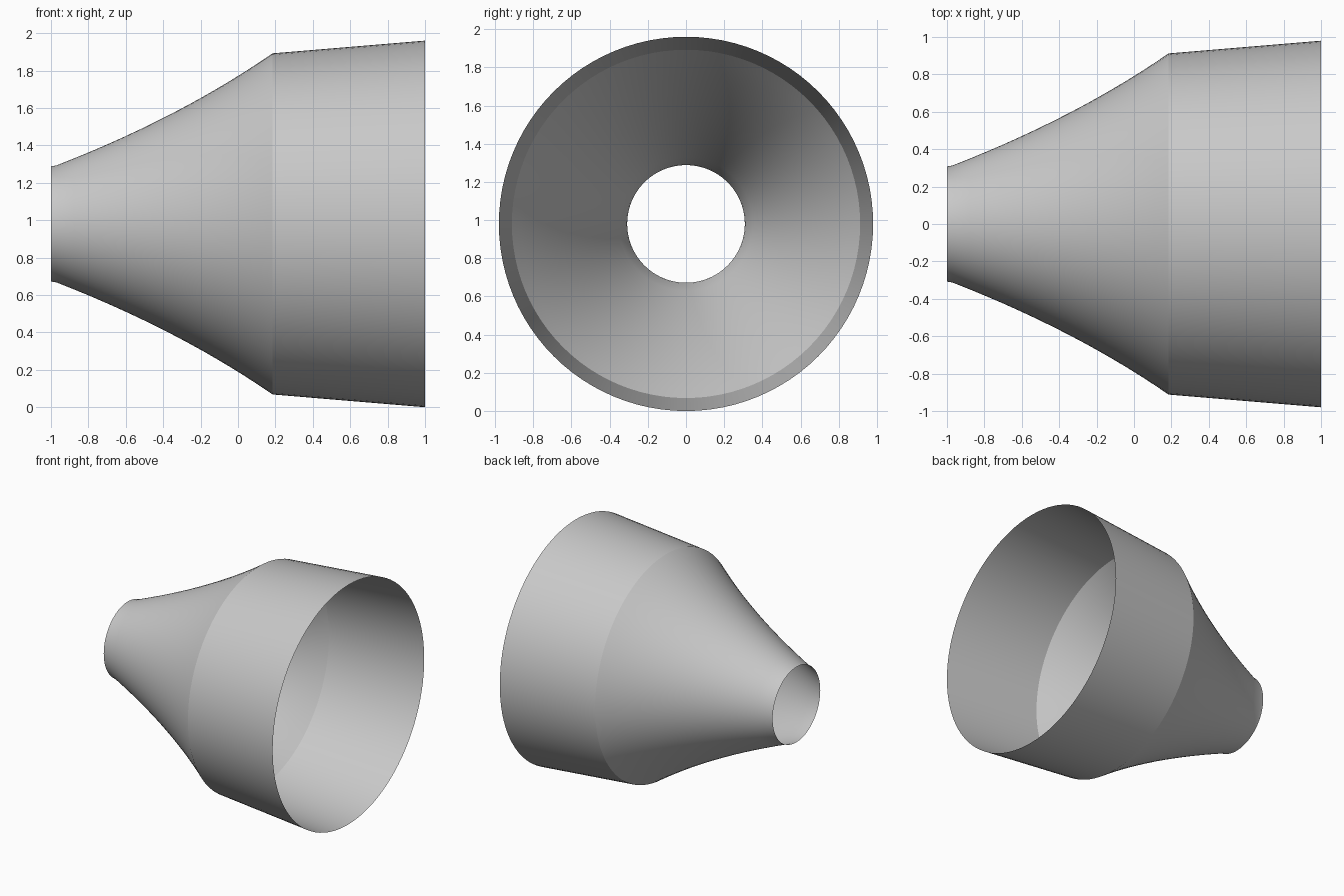
import bpy, bmesh, math

cube = bpy.data.objects.get("Cube")
if cube:
    bpy.data.objects.remove(cube, do_unlink=True)

AXIS_Z = 0.98
SEGMENTS = 96
CURVE_STEPS = 14

# Plain grey material
grey = bpy.data.materials.new("light_grey")
grey.use_nodes = True
colour = (0.58, 0.58, 0.58, 1.0)
grey.diffuse_color = colour
grey.node_tree.nodes["Principled BSDF"].inputs["Base Color"].default_value = colour


def flare(start, control, end, steps):
    """Points (x, radius) along a quadratic curve."""
    points = []
    for i in range(steps + 1):
        t = i / steps
        points.append(tuple((1 - t) ** 2 * a + 2 * t * (1 - t) * b + t * t * c
                            for a, b, c in zip(start, control, end)))
    return points


# Profile: short neck lip, flared cone, shoulder, wide collar
shoulder = (0.185, 0.912)
profile = [(-1.0, 0.308)]
profile += flare((-0.97, 0.313), (-0.31, 0.57), shoulder, CURVE_STEPS)
shoulder_index = len(profile) - 1
profile.append((1.0, 0.98))

# Open shell revolved around the x axis
bm = bmesh.new()
rings = []
for x, radius in profile:
    ring = []
    for s in range(SEGMENTS):
        a = 2 * math.pi * s / SEGMENTS
        ring.append(bm.verts.new((x, radius * math.cos(a), AXIS_Z + radius * math.sin(a))))
    rings.append(ring)

for near, far in zip(rings, rings[1:]):
    for s in range(SEGMENTS):
        n = (s + 1) % SEGMENTS
        face = bm.faces.new((near[s], near[n], far[n], far[s]))
        face.smooth = True

# Outward normals
bm.normal_update()
first = bm.faces[:][0]
centre = first.calc_center_median()
if first.normal.y * centre.y + first.normal.z * (centre.z - AXIS_Z) < 0:
    bmesh.ops.reverse_faces(bm, faces=bm.faces[:])

# Crisp crease at the shoulder
crease = set(rings[shoulder_index])
for edge in bm.edges:
    if edge.verts[0] in crease and edge.verts[1] in crease:
        edge.smooth = False

mesh = bpy.data.meshes.new("funnel_shell")
bm.to_mesh(mesh)
bm.free()
mesh.materials.append(grey)
shell = bpy.data.objects.new("funnel_shell", mesh)
bpy.context.collection.objects.link(shell)
